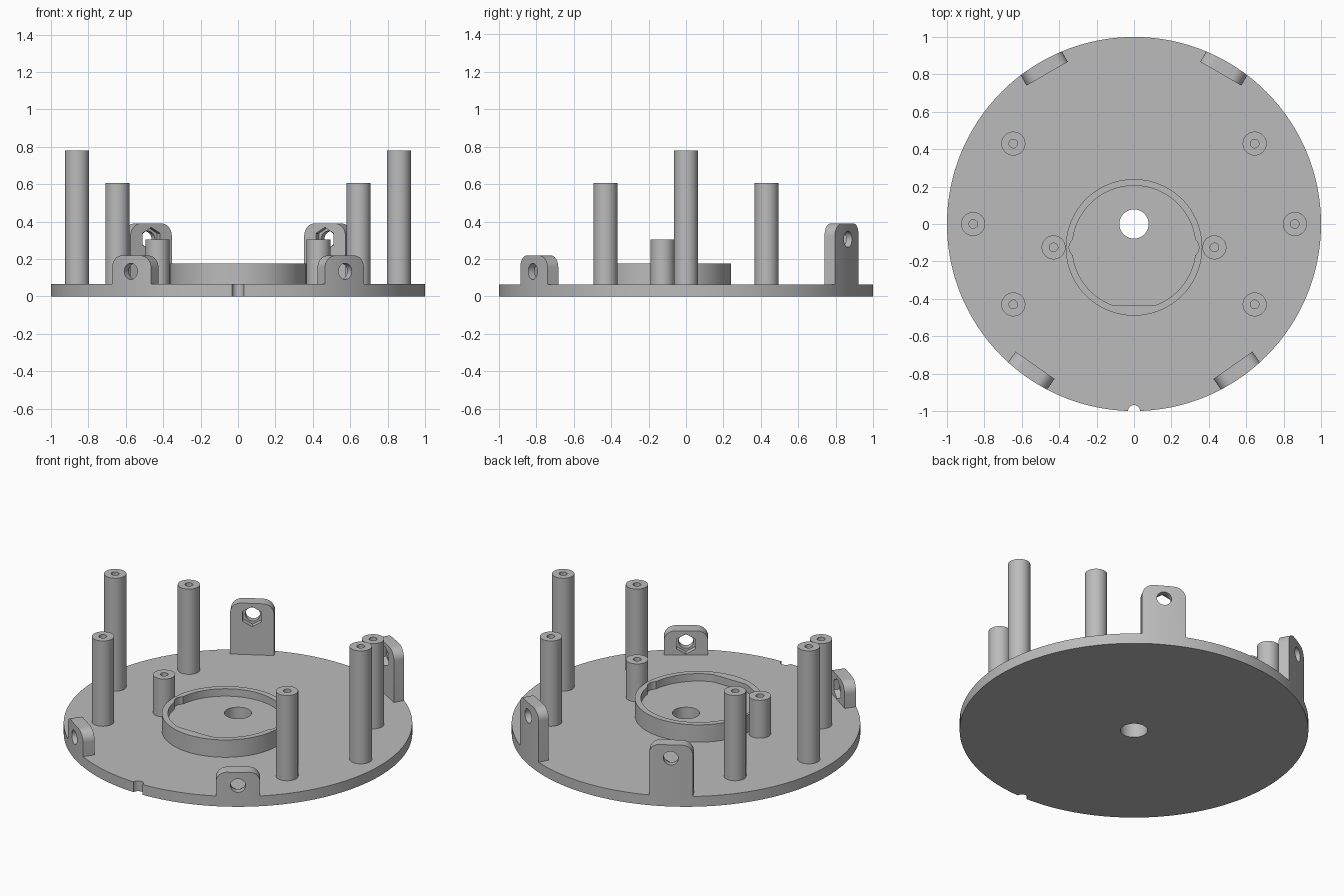
import bpy, bmesh
from math import cos, sin, pi, radians
from mathutils import Matrix, Vector

if "Cube" in bpy.data.objects:
    bpy.data.objects.remove(bpy.data.objects["Cube"])

grey = bpy.data.materials.new("plain grey")
grey.use_nodes = True
colour = (0.5, 0.5, 0.5, 1)
grey.diffuse_color = colour
grey.node_tree.nodes["Principled BSDF"].inputs["Base Color"].default_value = colour


def circle(r, cx=0, cy=0, n=64, start=0.0, sweep=2 * pi):
    return [(cx + r * cos(start + sweep * i / n), cy + r * sin(start + sweep * i / n))
            for i in range(n)]


def prism(name, outline, low, high, matrix=Matrix()):
    """Extrude an outline along local z, then place it with a matrix."""
    bm = bmesh.new()
    face = bm.faces.new([bm.verts.new((x, y, low)) for x, y in outline])
    top = bmesh.ops.extrude_face_region(bm, geom=[face])["geom"]
    verts = [v for v in top if isinstance(v, bmesh.types.BMVert)]
    bmesh.ops.translate(bm, verts=verts, vec=(0, 0, high - low))
    bmesh.ops.recalc_face_normals(bm, faces=bm.faces)
    bm.transform(matrix)
    mesh = bpy.data.meshes.new(name)
    bm.to_mesh(mesh)
    bm.free()
    mesh.materials.append(grey)
    ob = bpy.data.objects.new(name, mesh)
    bpy.context.collection.objects.link(ob)
    return ob


def select(ob):
    bpy.ops.object.select_all(action="DESELECT")
    ob.select_set(True)
    bpy.context.view_layer.objects.active = ob


def carve(ob, cutter, operation="DIFFERENCE"):
    select(ob)
    mod = ob.modifiers.new("carve", "BOOLEAN")
    mod.solver = "EXACT"
    mod.operation = operation
    mod.object = cutter
    bpy.ops.object.modifier_apply(modifier=mod.name)
    bpy.data.objects.remove(cutter)


def smooth(ob):
    select(ob)
    bpy.ops.object.shade_smooth_by_angle(angle=radians(30))


PLATE = 0.065
RIM = 192

# Round plate with a shaft hole and a front alignment notch
plate = prism("base_plate", circle(1, n=RIM), 0, PLATE)
carve(plate, prism("cutter", circle(0.078), -0.1, 0.3))
carve(plate, prism("cutter", circle(0.032, 0, -1, 32), -0.1, 0.3))
smooth(plate)

# Raised motor seat: pocket with a flat front and two side reliefs
SEAT_Y = -0.125
seat = prism("motor_seat", circle(0.365, 0, SEAT_Y, 128), PLATE, 0.175)
pocket = [(x, max(y, -0.434)) for x, y in circle(0.33, 0, SEAT_Y, 128)]
carve(seat, prism("cutter", pocket, 0.128, 0.3))
for side in (-1, 1):
    carve(seat, prism("cutter", circle(0.055, side * 0.292, SEAT_Y, 32), 0.128, 0.3))
carve(seat, prism("cutter", circle(0.078), 0, 0.3))
smooth(seat)

# Hollow standoff posts, mirrored left and right
for label, x, y, top in (("tall_post", 0.86, 0, 0.78),
                         ("rear_post", 0.645, 0.43, 0.605),
                         ("front_post", 0.645, -0.43, 0.605),
                         ("short_post", 0.43, SEAT_Y, 0.305)):
    for side, word in ((1, "left"), (-1, "right")):
        post = prism(f"{word}_{label}", circle(0.064, side * x, y, 48), PLATE - 0.02, top)
        carve(post, prism("cutter", circle(0.023, side * x, y, 24), top - 0.2, top + 0.1))
        smooth(post)

# Screw tabs on the rim: rounded top, round hole, hexagonal nut pocket inside
HALF, ROUND = 0.127, 0.065
for label, angle, inner, top in (("rear_tab", 60, 0.928, 0.39),
                                 ("front_tab", -55, 0.922, 0.218)):
    for side, word in ((1, "left"), (-1, "right")):
        a = radians(angle if side > 0 else 180 - angle)
        out = Vector((cos(a), sin(a), 0))
        along = Vector((-sin(a), cos(a), 0))
        frame = Matrix((along, Vector((0, 0, 1)), out)).transposed().to_4x4()
        corner, hole = top - ROUND, top - 0.084
        outline = [(-HALF, PLATE), (HALF, PLATE)]
        outline += circle(ROUND, HALF - ROUND, corner, 12, 0, pi / 2)
        outline += [(HALF - ROUND, top)]
        outline += circle(ROUND, ROUND - HALF, corner, 12, pi / 2, pi / 2)
        outline += [(-HALF, corner)]
        tab = prism(f"{word}_{label}", outline, inner, 1.1, frame)
        carve(tab, prism("cutter", circle(1, n=RIM), -0.1, 0.6), "INTERSECT")
        carve(tab, prism("cutter", circle(0.043, 0, hole, 32), 0.8, 1.2, frame))
        nut = circle(0.063, 0, hole, 6, pi / 2)
        carve(tab, prism("cutter", nut, 0.8, inner + 0.035, frame))
        smooth(tab)
